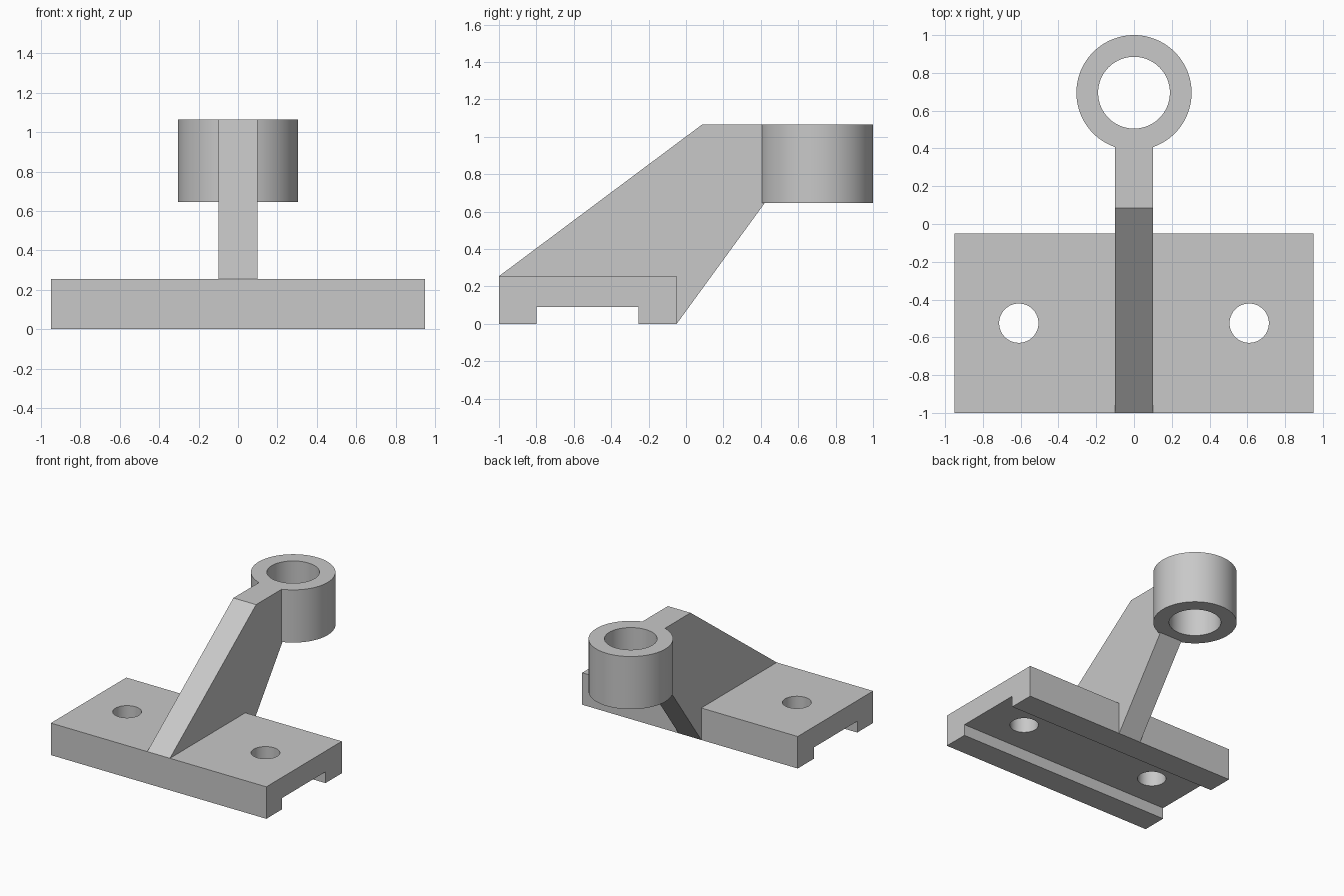
import bpy
import bmesh
from math import radians
from mathutils import Matrix

cube = bpy.data.objects.get("Cube")
if cube:
    bpy.data.objects.remove(cube, do_unlink=True)

metal = bpy.data.materials.new("plain grey metal")
metal.use_nodes = True
grey = (0.58, 0.58, 0.58, 1)
metal.diffuse_color = grey
metal.node_tree.nodes["Principled BSDF"].inputs["Base Color"].default_value = grey


def finish(name, bm):
    """Turn a bmesh into a named grey object."""
    bmesh.ops.recalc_face_normals(bm, faces=bm.faces)
    mesh = bpy.data.meshes.new(name)
    bm.to_mesh(mesh)
    bm.free()
    mesh.materials.append(metal)
    obj = bpy.data.objects.new(name, mesh)
    bpy.context.collection.objects.link(obj)
    return obj


def side_profile(name, points, half_width):
    """Extrude a (y, z) outline along x, centred on x = 0."""
    bm = bmesh.new()
    face = bm.faces.new([bm.verts.new((-half_width, y, z)) for y, z in points])
    grown = bmesh.ops.extrude_face_region(bm, geom=[face])["geom"]
    verts = [v for v in grown if isinstance(v, bmesh.types.BMVert)]
    bmesh.ops.translate(bm, verts=verts, vec=(2 * half_width, 0, 0))
    return finish(name, bm)


def cylinder(name, x, y, radius, low, high):
    bm = bmesh.new()
    bmesh.ops.create_cone(bm, cap_ends=True, segments=96, radius1=radius,
                          radius2=radius, depth=high - low,
                          matrix=Matrix.Translation((x, y, (low + high) / 2)))
    return finish(name, bm)


def cut(target, cutter):
    """Subtract the cutter from the target, then discard it."""
    cutter.hide_render = True
    mod = target.modifiers.new("cut", "BOOLEAN")
    mod.operation = "DIFFERENCE"
    mod.solver = "EXACT"
    mod.object = cutter
    bpy.context.view_layer.objects.active = target
    bpy.ops.object.modifier_apply(modifier=mod.name)
    bpy.data.objects.remove(cutter, do_unlink=True)


front, back, plate_top = -1.0, -0.05, 0.255
ring_y, ring_radius, bore_radius = 0.695, 0.305, 0.19
ring_low, ring_high = 0.645, 1.065

# Mounting plate with a channel underneath and two bolt holes
plate = side_profile("mounting_plate", [
    (front, 0), (-0.8, 0), (-0.8, 0.09), (-0.255, 0.09),
    (-0.255, 0), (back, 0), (back, plate_top), (front, plate_top)], 0.95)
for side in (-1, 1):
    cut(plate, cylinder("bolt_hole", side * 0.61, -0.525, 0.104, -0.1, 0.4))

# Sloping arm, trimmed to fit round the collar
arm = side_profile("support_arm", [
    (front, plate_top), (-0.85, 0.2), (-0.15, 0.15), (back, 0),
    (0.45, 0.686), (0.45, ring_high), (0.085, ring_high)], 0.1)
cut(arm, cylinder("collar_space", 0, ring_y, ring_radius, ring_low, 1.3))

# Upright collar with a through bore
collar = cylinder("collar", 0, ring_y, ring_radius, ring_low, ring_high)
cut(collar, cylinder("bore", 0, ring_y, bore_radius, 0.4, 1.3))

# Smooth the round walls and keep the edges crisp
for obj in (plate, arm, collar):
    bpy.ops.object.select_all(action="DESELECT")
    obj.select_set(True)
    bpy.context.view_layer.objects.active = obj
    bpy.ops.object.shade_smooth_by_angle(angle=radians(30))
